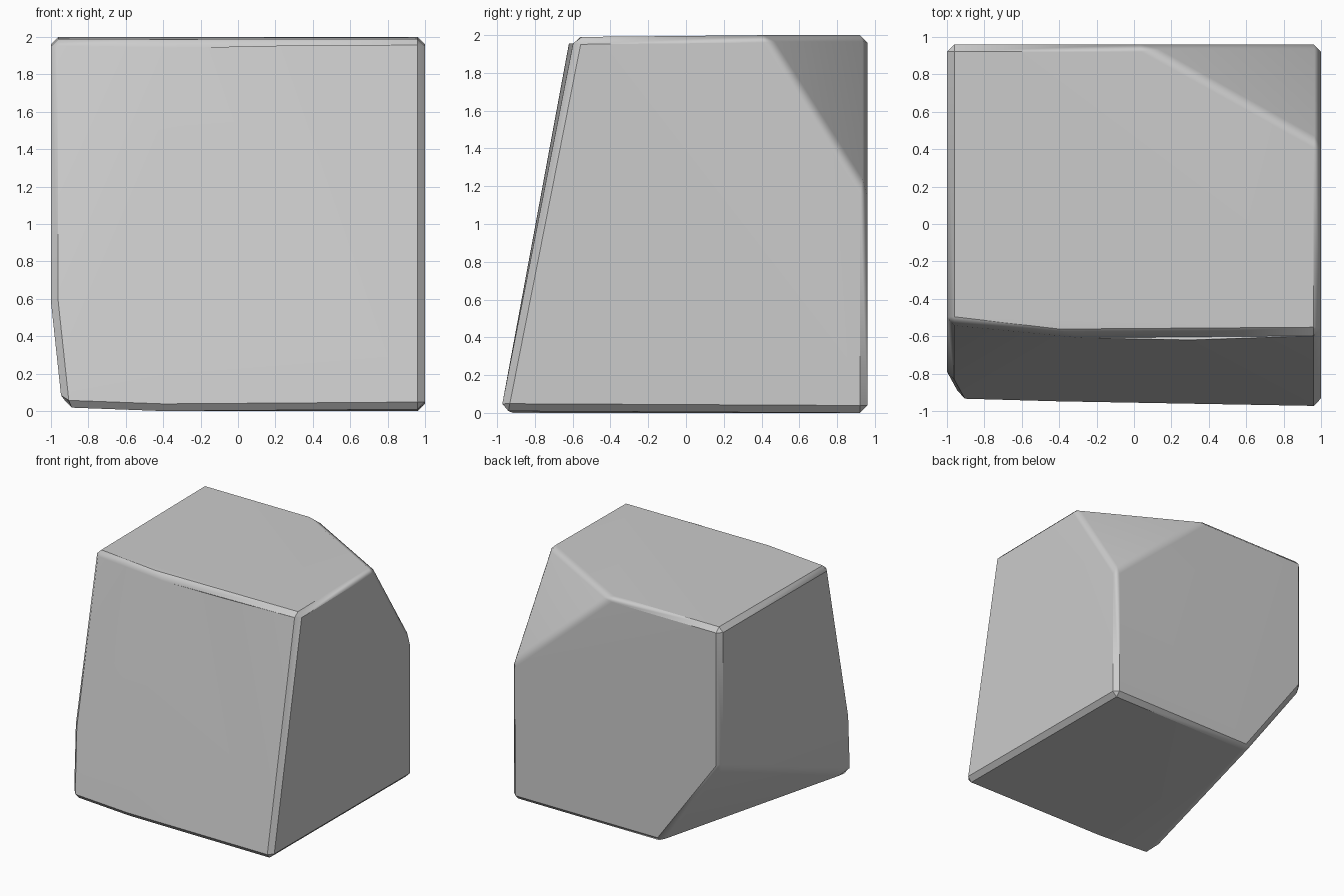
import bpy, bmesh, math

if "Cube" in bpy.data.objects:
    bpy.data.objects.remove(bpy.data.objects["Cube"])

# Key corners of the block before its edges are chamfered
front_top = [(-1, -.53, 1.99), (-.4, -.60, 1.98), (.3, -.62, 1.955), (1, -.59, 1.99)]
front_bottom = [(-.94, -.94, .02), (-.4, -.955, 0), (.3, -.97, 0), (1, -.98, .01)]
left_fold = [(-1, -.83, .58)]
back = [(-1, .96, 2), (.05, .96, 2),           # top edge, up to the chipped corner
        (1, .43, 2), (1, .96, 1.17),           # rest of the chipped upper corner
        (1, .96, 0), (-.42, .96, 0), (-1, .96, .8)]  # chipped lower corner

# Solid block wrapped around the corners
bm = bmesh.new()
for p in front_top + front_bottom + left_fold + back:
    bm.verts.new(p)
bmesh.ops.convex_hull(bm, input=bm.verts[:])
bmesh.ops.dissolve_limit(bm, angle_limit=math.radians(1.5), verts=bm.verts[:], edges=bm.edges[:])
bmesh.ops.recalc_face_normals(bm, faces=bm.faces[:])

# Chamfer the sharp edges
sharp = [e for e in bm.edges if e.calc_face_angle(0) > math.radians(30)]
bmesh.ops.bevel(bm, geom=sharp, offset=.08, offset_type='OFFSET', segments=1,
                profile=.5, affect='EDGES', clamp_overlap=True)

mesh = bpy.data.meshes.new("stone_block")
bm.to_mesh(mesh)
bm.free()
stone = bpy.data.objects.new("stone_block", mesh)
bpy.context.collection.objects.link(stone)

# Soft shading over the chips, crisp chamfers
bpy.context.view_layer.objects.active = stone
stone.select_set(True)
bpy.ops.object.shade_smooth_by_angle(angle=math.radians(35))
weighted = stone.modifiers.new("weighted_normals", 'WEIGHTED_NORMAL')
weighted.keep_sharp = True
